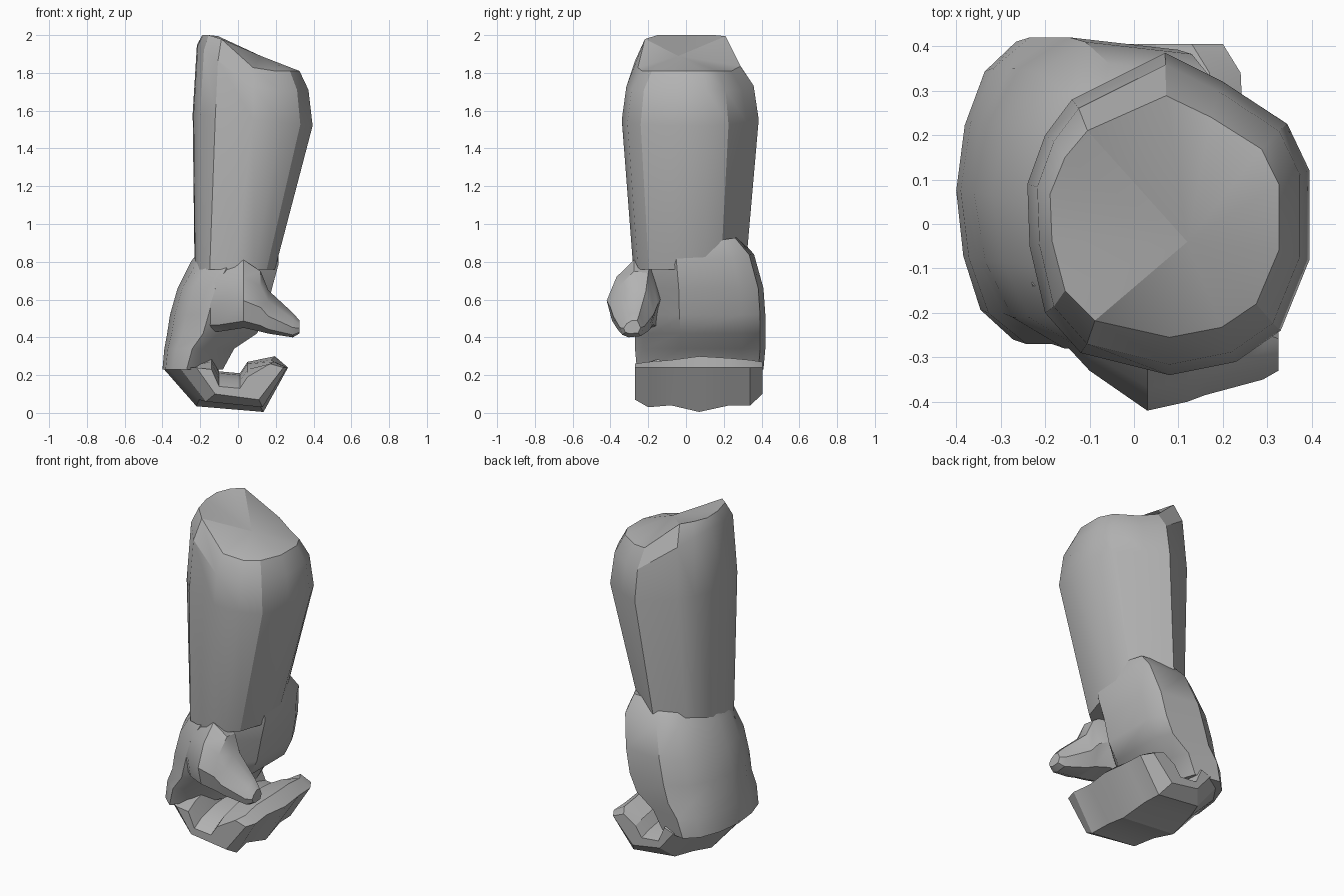
import bpy, bmesh, math

if "Cube" in bpy.data.objects:
    bpy.data.objects.remove(bpy.data.objects["Cube"])

mat = bpy.data.materials.new("plain grey")
mat.use_nodes = True
grey = (0.45, 0.45, 0.45, 1)
mat.diffuse_color = grey
mat.node_tree.nodes["Principled BSDF"].inputs["Base Color"].default_value = grey


def loft(name, rings, apex=None, angle=28):
    """Skin a list of equal rings; the last ring closes on apex if given."""
    bm = bmesh.new()
    rows = [[bm.verts.new(p) for p in ring] for ring in rings]
    n = len(rows[0])
    for a, b in zip(rows, rows[1:]):
        for i in range(n):
            j = (i + 1) % n
            bm.faces.new((a[i], a[j], b[j], b[i]))
    bm.faces.new(rows[0][::-1])
    if apex:
        tip = bm.verts.new(apex)
        for i in range(n):
            bm.faces.new((rows[-1][i], rows[-1][(i + 1) % n], tip))
    else:
        bm.faces.new(rows[-1])
    bmesh.ops.recalc_face_normals(bm, faces=bm.faces)
    mesh = bpy.data.meshes.new(name)
    bm.to_mesh(mesh)
    bm.free()
    obj = bpy.data.objects.new(name, mesh)
    bpy.context.collection.objects.link(obj)
    mesh.materials.append(mat)
    bpy.ops.object.select_all(action="DESELECT")
    bpy.context.view_layer.objects.active = obj
    obj.select_set(True)
    bpy.ops.object.shade_smooth_by_angle(angle=math.radians(angle))
    return obj


# Forearm: tapered sleeve with a slanted domed top
outline = [(-.24, .09), (-.2, .2), (-.14, .28), (.07, .385), (.2, .32),
           (.345, .225), (.395, .12), (.395, -.08), (.33, -.24), (.23, -.31),
           (.08, -.34), (-.12, -.29), (-.2, -.2), (-.235, -.05)]


def slant(x, base, slope):
    return min(2, base + max(0, .1 - x) * slope)


wrist = [(-.23 + (x + .24) * .67, y * .82, .76) for x, y in outline]
elbow = [(x, y, 1.56 - x * .1) for x, y in outline]
shoulder = [(.08 + (x - .08) * .93, y * .93) for x, y in outline]
crown = [(.08 + (x - .08) * (.84 if x < 0 else .78), y * .75) for x, y in outline]
loft("forearm", [wrist, elbow,
                 [(x, y, slant(x, 1.71, .75)) for x, y in shoulder],
                 [(x, y, slant(x, 1.81, .9)) for x, y in crown]],
     apex=(.12, -.04, 1.89))

# Palm: rounded back of the hand on -x, heel on +x
section = [(0, .5), (.06, .72), (.2, .9), (.42, 1), (.9, .96), (1, .82),
           (1, .35), (.55, .06), (.4, 0), (.17, .1), (.05, .28)]
levels = [(.89, -.18, .2, -.23, .28), (.8, -.25, .215, -.27, .36),
          (.66, -.32, .18, -.28, .41), (.52, -.36, .15, -.28, .42),
          (.42, -.375, .1, -.27, .42), (.34, -.39, -.02, -.27, .42),
          (.23, -.4, -.08, -.26, .41)]
loft("palm", [[(x0 + u * (x1 - x0), y0 + v * (y1 - y0), z + .08 * (v - .5) * (z > .75))
               for u, v in section] for z, x0, x1, y0, y1 in levels], angle=36)

# Curled fingers: hooked profile carried across the hand
stations = [(-.27, -.22, .07, .24, .26, .13), (-.2, -.31, .03, .26, .27, .17),
            (-.08, -.375, .04, .245, .28, .2), (.07, -.4, .005, .265, .3, .21),
            (.23, -.375, .04, .245, .29, .2), (.34, -.3, .04, .24, .28, .18),
            (.405, -.2, .1, .2, .27, .16)]
loft("curled_fingers", [[(x, y, z) for x, z in (
    (k, .24), (k * .55, b + .03), (e - .13, b), (e, .24), (e - .07, t),
    (.05, i + .06), (.01, i), (-.1, i + .01), (-.14, i + .1))]
    for y, k, b, e, t, i in stations], angle=25)

# Thumb: grows out of the palm and tapers toward +x along the front
thumb_section = [(.35, 0), (.1, .1), (0, .4), (.18, .75), (.5, 1), (.8, .97),
                 (1, .45), (.85, .05)]
thumb_rings = [(-.23, -.19, -.08, .43, .74), (-.1, -.33, -.1, .43, .79),
               (.03, -.42, -.13, .45, .81), (.12, -.4, -.15, .43, .75),
               (.16, -.385, -.17, .42, .65), (.29, -.35, -.22, .4, .53),
               (.325, -.33, -.24, .42, .49)]
loft("thumb", [[(x, y0 + u * (y1 - y0), z0 + v * (z1 - z0)) for u, v in thumb_section]
               for x, y0, y1, z0, z1 in thumb_rings], angle=30)
